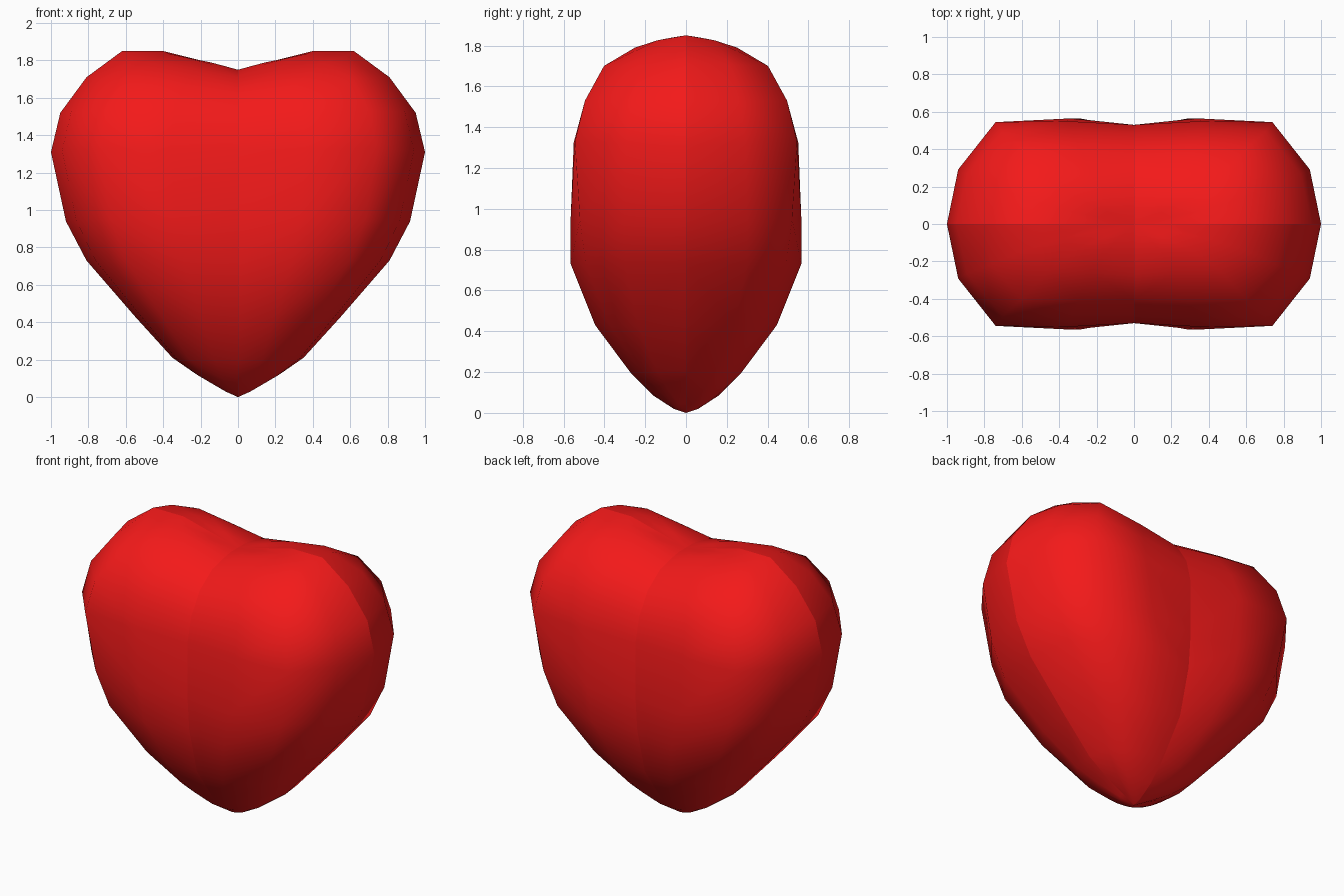
import bpy

if "Cube" in bpy.data.objects:
    bpy.data.objects.remove(bpy.data.objects["Cube"])

# One row per level, bottom to top:
# centre seam depth and z, side seam x and z, lobe depth and z, corner fullness
LEVELS = [
    (0.06, 0.02, 0.09, 0.05, 0.06, 0.03, 0.75),
    (0.16, 0.085, 0.22, 0.12, 0.16, 0.10, 0.78),
    (0.26, 0.19, 0.35, 0.21, 0.27, 0.20, 0.80),
    (0.43, 0.43, 0.55, 0.43, 0.445, 0.43, 0.84),
    (0.51, 0.73, 0.81, 0.73, 0.565, 0.73, 0.87),
    (0.53, 0.96, 0.92, 0.94, 0.565, 0.95, 0.92),
    (0.53, 1.32, 1.00, 1.31, 0.55, 1.33, 0.99),
    (0.49, 1.48, 0.95, 1.52, 0.50, 1.53, 0.99),
    (0.40, 1.62, 0.81, 1.71, 0.41, 1.70, 0.98),
    (0.27, 1.71, 0.62, 1.85, 0.26, 1.79, 0.96),
    (0.14, 1.74, 0.40, 1.85, 0.14, 1.82, 0.95),
    (0.07, 1.75, 0.20, 1.80, 0.07, 1.79, 0.95),
]


def section(a, za, x, zb, y, zm, full):
    """Points from the front centre seam round to the side seam."""
    return [
        (0, -a, za),
        (0.36 * x, -y, (za + zm) / 2),
        (0.74 * x, -y * full, zm),
        (0.94 * x, -y * 0.53, 0.6 * zb + 0.4 * zm),
        (x, 0, zb),
    ]


# Quarter of the heart, lofted between the two seams
verts = [p for level in LEVELS for p in section(*level)]
n, rows = 5, len(LEVELS)
faces = [(r * n + c, r * n + c + 1, (r + 1) * n + c + 1, (r + 1) * n + c)
         for r in range(rows - 1) for c in range(n - 1)]

# Close at the bottom tip and at the top notch
tip, notch = len(verts), len(verts) + 1
verts += [(0, 0, 0), (0, 0, 1.75)]
last = (rows - 1) * n
for c in range(n - 1):
    faces.append((tip, c + 1, c))
    faces.append((last + c, last + c + 1, notch))

mesh = bpy.data.meshes.new("heart")
mesh.from_pydata(verts, [], faces)
mesh.polygons.foreach_set("use_smooth", [True] * len(mesh.polygons))
mesh.update()
heart = bpy.data.objects.new("heart", mesh)
bpy.context.collection.objects.link(heart)

# Mirror into four quarters; unmerged seams keep the creases crisp
mirror = heart.modifiers.new("quarters", 'MIRROR')
mirror.use_axis = (True, True, False)
mirror.use_mirror_merge = False

# Red colour
red = bpy.data.materials.new("red")
red.diffuse_color = (0.9, 0.01, 0.01, 1)
red.use_nodes = True
red.node_tree.nodes["Principled BSDF"].inputs["Base Color"].default_value = red.diffuse_color
mesh.materials.append(red)
